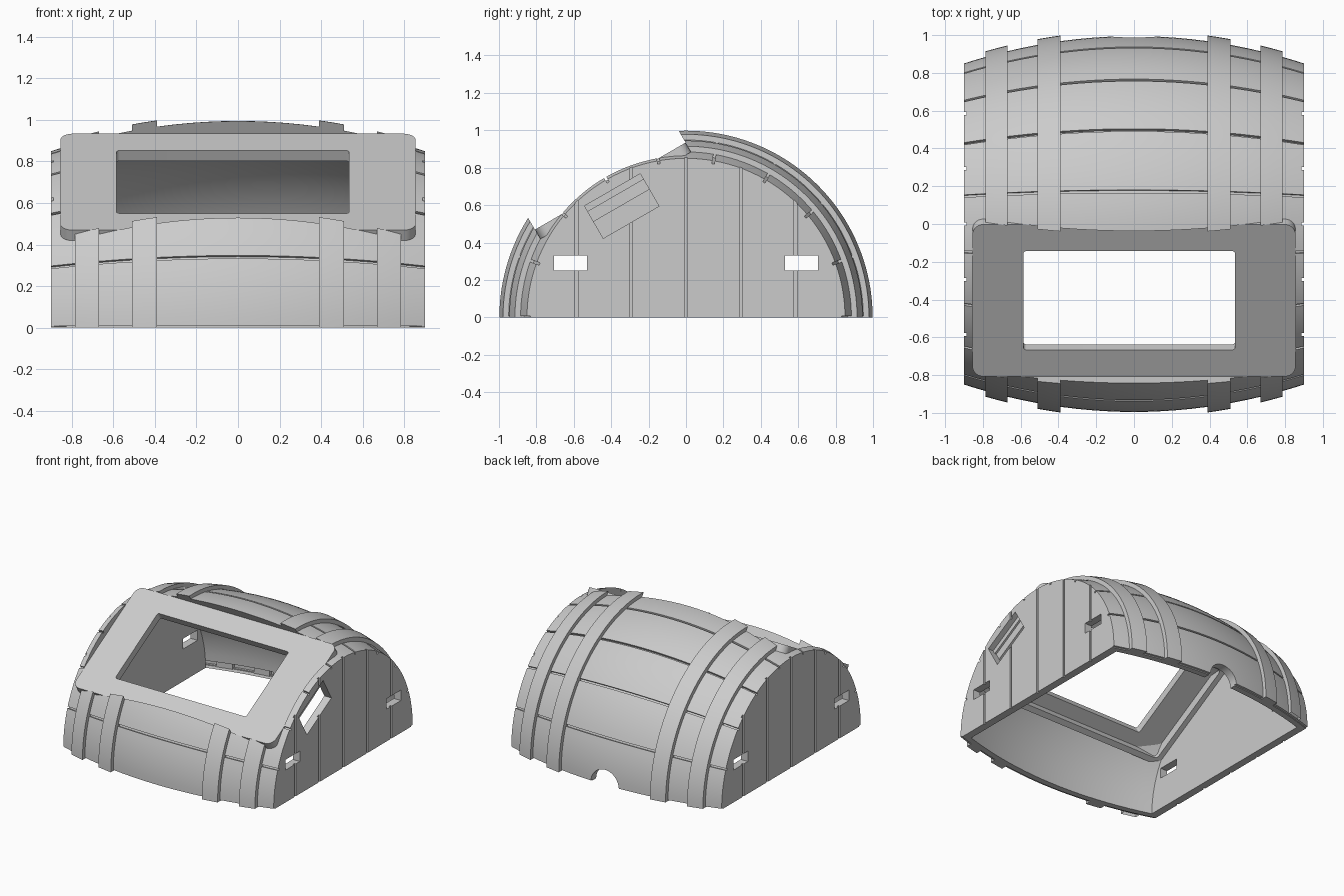
import bpy, bmesh, math
from mathutils import Matrix, Vector

cube = bpy.data.objects.get("Cube")
if cube:
    bpy.data.objects.remove(cube, do_unlink=True)

grey = bpy.data.materials.new("plain grey")
grey.use_nodes = True
colour = (0.6, 0.6, 0.6, 1)
grey.diffuse_color = colour
grey.node_tree.nodes["Principled BSDF"].inputs["Base Color"].default_value = colour

TILT = Matrix.Rotation(math.radians(30), 4, 'X')
HALF = 0.9          # half length of the barrel
STAVE = 20          # degrees per stave
GAP = 0.45          # half groove width, degrees
DEPTH = 0.018       # groove depth


def radius(x):
    return 0.995 - 0.145 * (x / HALF) ** 2


def finish(name, bm):
    bmesh.ops.recalc_face_normals(bm, faces=bm.faces)
    mesh = bpy.data.meshes.new(name)
    bm.to_mesh(mesh)
    bm.free()
    mesh.materials.append(grey)
    obj = bpy.data.objects.new(name, mesh)
    bpy.context.collection.objects.link(obj)
    return obj


def steps(a, b, n):
    return [a + (b - a) * i / n for i in range(n + 1)]


def sweep(name, xs, loop, full=False):
    """Revolve about x: loop gives (angle, radius offset) points for each station."""
    bm = bmesh.new()
    rings = [[bm.verts.new((x, -math.cos(math.radians(a)) * (radius(x) + o),
                            math.sin(math.radians(a)) * (radius(x) + o)))
              for a, o in loop] for x in xs]
    n = len(loop)
    for r, s in zip(rings, rings[1:]):
        for i in range(n if full else n - 1):
            j = (i + 1) % n
            bm.faces.new((r[i], r[j], s[j], s[i]))
    if not full:        # flat underside
        bm.faces.new([r[0] for r in rings] + [r[-1] for r in reversed(rings)])
    bm.faces.new(rings[0])
    bm.faces.new(rings[-1])
    return finish(name, bm)


def box(name, lo, hi):
    lo, hi = Vector(lo), Vector(hi)
    bm = bmesh.new()
    bmesh.ops.create_cube(bm, size=1, matrix=Matrix.Translation((lo + hi) / 2)
                          @ Matrix.Diagonal((*(hi - lo), 1)))
    return finish(name, bm)


def slab(name, cx, hx, hy, r, z0, z1):
    """Rounded rectangle, extruded and tilted to the slope of the panel."""
    bm = bmesh.new()
    verts = []
    for q, (sx, sy) in enumerate([(1, 1), (-1, 1), (-1, -1), (1, -1)]):
        for a in steps(q * 90, q * 90 + 90, 6):
            a = math.radians(a)
            verts.append(bm.verts.new((cx + sx * (hx - r) + r * math.cos(a),
                                       sy * (hy - r) + r * math.sin(a), z0)))
    face = bm.faces.new(verts)
    ext = bmesh.ops.extrude_face_region(bm, geom=[face])
    top = [v for v in ext["geom"] if isinstance(v, bmesh.types.BMVert)]
    bmesh.ops.translate(bm, verts=top, vec=(0, 0, z1 - z0))
    bm.transform(TILT)
    return finish(name, bm)


def cut(target, cutter, keep=False):
    mod = target.modifiers.new("cut", 'BOOLEAN')
    mod.operation = 'DIFFERENCE'
    mod.solver = 'EXACT'
    mod.object = cutter
    bpy.context.view_layer.objects.active = target
    bpy.ops.object.modifier_apply(modifier=mod.name)
    if not keep:
        bpy.data.objects.remove(cutter, do_unlink=True)


# Barrel body with grooves between the staves
loop = [(0, -DEPTH)]
for start in range(0, 180, STAVE):
    a, b = start + GAP, start + STAVE - GAP
    loop += [(a, -DEPTH)] + [(t, 0) for t in steps(a, b, 8)] + [(b, -DEPTH)]
loop.append((180, -DEPTH))
barrel = sweep("barrel_body", steps(-HALF, HALF, 24), loop)

# Hollow interior
cut(barrel, sweep("hollow", steps(-0.84, 0.84, 20),
                  [(a, -0.065) for a in range(0, 360, 4)], full=True))

# Opening for the sloping panel, shared by the body and hoops
opening = slab("panel_opening", 0, 0.855, 0.465, 0.06, 0.752, 1.5)
opening.hide_render = True
cut(barrel, opening, keep=True)

# Plank grooves and through slots in the end walls
for side in (-1, 1):
    x0, x1 = sorted((side * 0.888, side * 1.0))
    for k in range(-2, 3):
        y = k * 0.293
        cut(barrel, box("groove", (x0, y - 0.008, -0.1), (x1, y + 0.008, 1.1)))
    y0, y1 = sorted((side * 0.53, side * 0.705))
    cut(barrel, box("slot", (-1, y0, 0.25), (1, y1, 0.33)))

# Sloping port in the left end wall
port = box("port", (0.8, -0.172, 0.587), (1, 0.172, 0.787))
port.data.transform(TILT)
cut(barrel, port)

# Round notch at the foot of the back
bm = bmesh.new()
bmesh.ops.create_cone(bm, cap_ends=True, segments=40, radius1=0.12, radius2=0.12, depth=0.7,
                      matrix=Matrix.Translation((0, 1, 0)) @ Matrix.Rotation(math.pi / 2, 4, 'X'))
cut(barrel, finish("notch", bm))

# Hoops
parts = [barrel]
for label, x0, x1 in (("inner", 0.39, 0.51), ("outer", 0.67, 0.785)):
    for side, word in ((1, "left"), (-1, "right")):
        name = f"{word}_{label}_hoop"
        xs = [side * x for x in steps(x0, x1, 4)]
        hoop = sweep(name, xs, [(a, 0.03) for a in steps(0, 180, 80)])
        wide = [side * x for x in steps(x0 - 0.05, x1 + 0.05, 4)]
        cut(hoop, sweep("bore", wide, [(a, -0.025) for a in range(0, 360, 4)], full=True))
        cut(hoop, opening, keep=True)
        parts.append(hoop)
bpy.data.objects.remove(opening, do_unlink=True)

# Sloping front panel with its window
panel = slab("front_panel", 0, 0.855, 0.465, 0.06, 0.752, 0.81)
cut(panel, slab("window", -0.025, 0.56, 0.302, 0.015, 0.6, 1))
parts.append(panel)

# Supporting rim beneath the panel
rim = slab("panel_rim", 0, 0.84, 0.455, 0.06, 0.69, 0.755)
cut(rim, slab("rim_hole", 0, 0.8, 0.41, 0.03, 0.5, 1))
parts.append(rim)

# Smooth curved faces, sharp edges
for obj in parts:
    bpy.ops.object.select_all(action='DESELECT')
    obj.select_set(True)
    bpy.context.view_layer.objects.active = obj
    bpy.ops.object.shade_smooth_by_angle(angle=math.radians(25))
